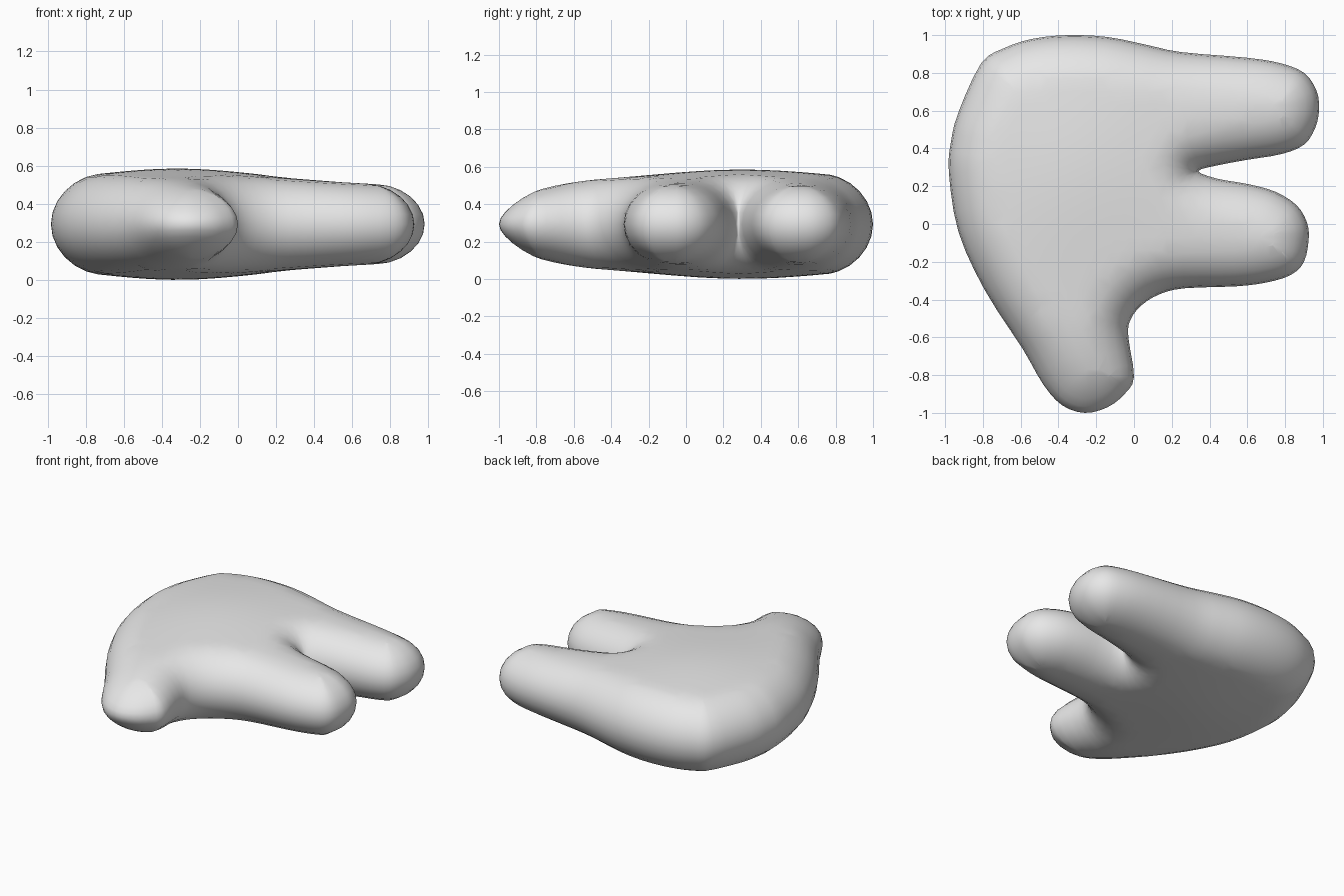
import bpy, bmesh, math
from mathutils import Vector
from mathutils.geometry import delaunay_2d_cdt, intersect_point_line

if "Cube" in bpy.data.objects:
    bpy.data.objects.remove(bpy.data.objects["Cube"], do_unlink=True)

MID_HEIGHT = .293    # height of the widest seam
ROUNDING = .25       # width of the rounded rim
RINGS = 6

# Outline of the hand, clockwise seen from above
BACK = [(-.98, .27), (-.97, .43), (-.93, .59), (-.81, .85), (-.69, .93),
        (-.54, .98), (-.35, 1), (-.14, .99), (.06, .95), (.25, .91)]
REAR_FINGER = [(.6, .88), (.78, .85), (.9, .8), (.965, .71), (.98, .61),
               (.96, .51), (.9, .42), (.78, .37), (.6, .34), (.44, .31)]
FRONT_FINGER = [(.34, .28), (.44, .24), (.61, .21), (.75, .17), (.86, .1),
                (.915, .01), (.925, -.08), (.9, -.2), (.83, -.27), (.7, -.31)]
THUMB = [(.54, -.33), (.27, -.34), (.14, -.37), (.04, -.43), (-.02, -.51),
         (-.03, -.6), (0, -.81), (-.05, -.9), (-.14, -.97), (-.26, -1),
         (-.38, -.96), (-.48, -.85), (-.59, -.66), (-.79, -.35), (-.93, -.04)]


def smooth_loop(points, steps):
    """Closed smooth curve through the given points."""
    pts = [Vector(p) for p in points]
    count, loop = len(pts), []
    for i in range(count):
        a, b, c, d = (pts[(i + k - 1) % count] for k in range(4))
        for s in range(steps):
            t = s / steps
            loop.append(b + (c - a) * t / 2
                        + (a - b * 2.5 + c * 2 - d / 2) * t ** 2
                        + ((b - c) * 3 + d - a) * t ** 3 / 2)
    return loop


def edge_distance(p, loop):
    """Distance from a point to the outline."""
    best = 9.0
    for a, b in zip(loop, loop[1:] + loop[:1]):
        near, t = intersect_point_line(p, a, b)
        near = a if t < 0 else b if t > 1 else near
        best = min(best, (p - near.to_2d()).length)
    return best


def is_inside(p, loop):
    inside = False
    for a, b in zip(loop, loop[1:] + loop[:1]):
        if (a.y > p.y) != (b.y > p.y):
            if p.x < a.x + (b.x - a.x) * (p.y - a.y) / (b.y - a.y):
                inside = not inside
    return inside


def half_thickness(p, dist):
    """Domed palm thinning to the finger tips, rounded off at the rim."""
    spread = 1.8 * (p.x + .32) ** 2 + 1.3 * (p.y - .3) ** 2
    dome = .172 + .12 / (1 + spread) - .3 * max(0, -p.y - .45) ** 2
    inset = 1 - min(dist / ROUNDING, 1)
    return dome * math.sqrt(1 - inset ** 2)


def inset_directions(loop, i):
    """Inward directions at an outline point, fanned out in hollows."""
    before = (loop[i] - loop[i - 1]).normalized()
    after = (loop[(i + 1) % len(loop)] - loop[i]).normalized()
    n1, n2 = Vector((before.y, -before.x)), Vector((after.y, -after.x))
    if before.cross(after) > 0 and n1.angle(n2) > .4:
        fan = int(n1.angle(n2) / .3) + 1
        return [n1.slerp(n2, k / fan, n1) for k in range(fan + 1)]
    return [(n1 + n2).normalized()]


# Rim rings and an even spread of points across the palm
outline = smooth_loop(BACK + REAR_FINGER + FRONT_FINGER + THUMB, 3)
points = list(outline)
for i, corner in enumerate(outline):
    for direction in inset_directions(outline, i):
        for ring in range(1, RINGS):
            depth = ROUNDING * (1 - math.cos(ring / RINGS * math.pi / 2))
            p = corner + direction * depth
            if edge_distance(p, outline) > depth * .96 and is_inside(p, outline):
                points.append(p)
STEP = .07
for row in range(-14, 15):
    for column in range(-14, 15):
        p = Vector((column + row % 2 / 2, row)) * STEP
        if is_inside(p, outline) and edge_distance(p, outline) > .215:
            points.append(p)

rim_edges = [(i, (i + 1) % len(outline)) for i in range(len(outline))]
flat, _, triangles, *_ = delaunay_2d_cdt(points, rim_edges, [], 1, 1e-4)

# Inflate the flat shape to both sides of the seam
bm = bmesh.new()
upper, lower = [], []
for p in flat:
    dist = edge_distance(p, outline)
    rise = half_thickness(p, dist) if dist > .001 else 0
    upper.append(bm.verts.new((p.x, p.y, MID_HEIGHT + rise)))
    lower.append(bm.verts.new((p.x, p.y, MID_HEIGHT - rise)) if rise else upper[-1])
for tri in triangles:
    top = [upper[k] for k in tri]
    bottom = [lower[k] for k in reversed(tri)]
    bm.faces.new(top)
    if set(top) != set(bottom):
        bm.faces.new(bottom)
bmesh.ops.recalc_face_normals(bm, faces=bm.faces)
for face in bm.faces:
    face.smooth = True

mesh = bpy.data.meshes.new("hand")
bm.to_mesh(mesh)
bm.free()
hand = bpy.data.objects.new("hand", mesh)
bpy.context.collection.objects.link(hand)

# Plain grey finish
grey = bpy.data.materials.new("light_grey")
grey.use_nodes = True
grey.diffuse_color = (.8, .8, .8, 1)
grey.node_tree.nodes["Principled BSDF"].inputs["Base Color"].default_value = (.8, .8, .8, 1)
mesh.materials.append(grey)
